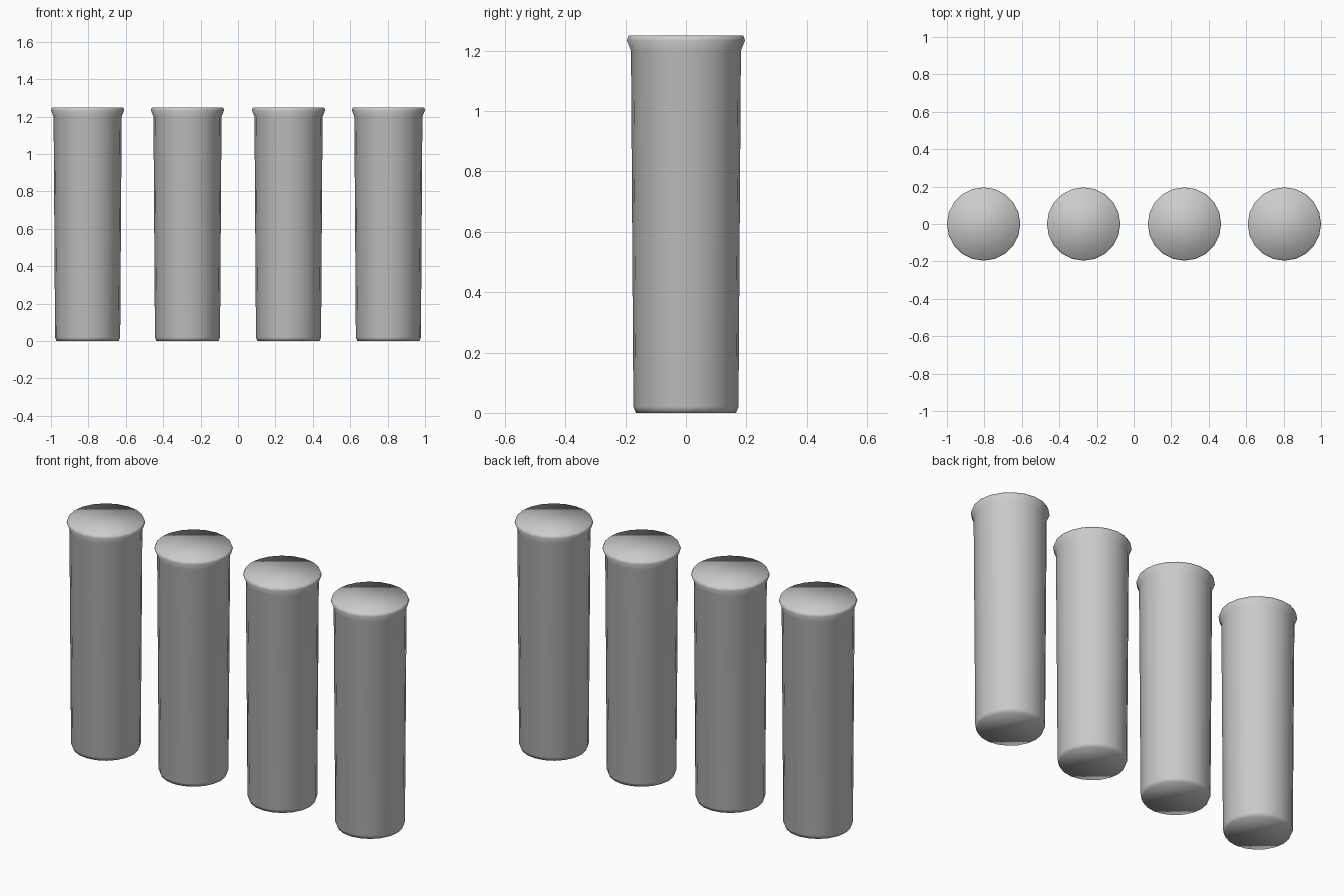
import bpy
import bmesh
from math import cos, sin, tau

cube = bpy.data.objects.get("Cube")
if cube:
    bpy.data.objects.remove(cube, do_unlink=True)

SIDES = 20
# Radius and height: rounded foot, gently flaring wall, rolled lip
PROFILE = [(0.166, 0.0), (0.174, 0.02), (0.182, 1.2),
           (0.196, 1.235), (0.19, 1.25)]


def make_material(name, colour):
    mat = bpy.data.materials.new(name)
    mat.use_nodes = True
    mat.diffuse_color = colour
    mat.node_tree.nodes["Principled BSDF"].inputs["Base Color"].default_value = colour
    return mat


def make_tube_mesh(name, mat):
    bm = bmesh.new()
    rings = [[bm.verts.new((r * cos(tau * i / SIDES), r * sin(tau * i / SIDES), z))
              for i in range(SIDES)] for r, z in PROFILE]
    for low, high in zip(rings, rings[1:]):
        for i in range(SIDES):
            j = (i + 1) % SIDES
            bm.faces.new((low[i], low[j], high[j], high[i]))
    # Closed bottom and top caps, shaded together with the wall
    bm.faces.new(rings[0][::-1])
    bm.faces.new(rings[-1])
    for face in bm.faces:
        face.smooth = True
    mesh = bpy.data.meshes.new(name)
    bm.to_mesh(mesh)
    bm.free()
    mesh.materials.append(mat)
    return mesh


# Four matching tubes in a row
tube_mesh = make_tube_mesh("tube", make_material("light grey", (0.6, 0.6, 0.6, 1)))
for number, x in enumerate((-0.804, -0.27, 0.27, 0.804), 1):
    tube = bpy.data.objects.new(f"tube_{number}", tube_mesh)
    tube.location.x = x
    bpy.context.collection.objects.link(tube)
